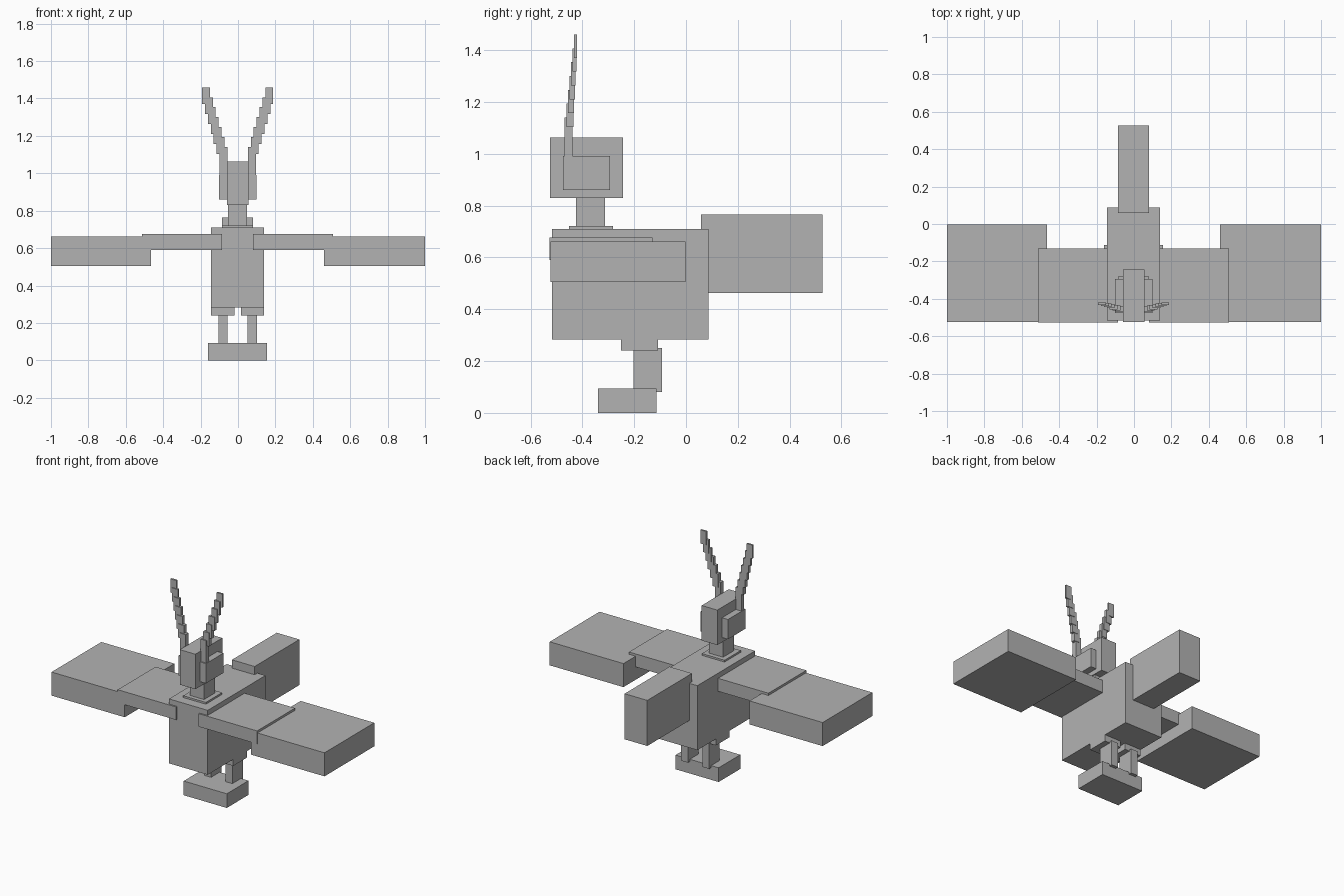
import bpy
import bmesh
from mathutils import Matrix, Vector

cube = bpy.data.objects.get("Cube")
if cube:
    bpy.data.objects.remove(cube, do_unlink=True)

# One plain grey for the whole model
GREY = (0.45, 0.45, 0.45, 1.0)
grey = bpy.data.materials.new("plain_grey")
grey.use_nodes = True
grey.diffuse_color = GREY
grey.node_tree.nodes["Principled BSDF"].inputs["Base Color"].default_value = GREY

CENTRE = -0.002


def box(name, x, y, z):
    """Box from (min, max) ranges on each axis."""
    lo, hi = (Vector(c) for c in zip(x, y, z))
    mesh = bpy.data.meshes.new(name)
    bm = bmesh.new()
    place = Matrix.Translation((lo + hi) / 2) @ Matrix.Diagonal((hi - lo).to_4d())
    place[3][3] = 1
    bmesh.ops.create_cube(bm, size=1, matrix=place)
    bm.to_mesh(mesh)
    bm.free()
    mesh.materials.append(grey)
    obj = bpy.data.objects.new(name, mesh)
    bpy.context.collection.objects.link(obj)
    return obj


def middle(name, half, y, z):
    box(name, (CENTRE - half, CENTRE + half), y, z)


def pair(name, inner, outer, y, z):
    box("left_" + name, (CENTRE + inner, min(CENTRE + outer, 1)), y, z)
    box("right_" + name, (CENTRE - outer, CENTRE - inner), y, z)


# Body, tail, neck and head
middle("body", 0.142, (-0.517, 0.087), (0.283, 0.71))
middle("tail", 0.083, (0.058, 0.527), (0.463, 0.765))
middle("collar", 0.083, (-0.452, -0.282), (0.70, 0.722))
middle("neck", 0.051, (-0.425, -0.312), (0.715, 0.84))
middle("head", 0.057, (-0.525, -0.243), (0.83, 1.062))
pair("ear", 0.04, 0.1, (-0.475, -0.293), (0.861, 0.992))

# Wings
pair("inner_wing", 0.083, 0.511, (-0.527, -0.13), (0.59, 0.676))
box("left_outer_wing", (0.46, 1), (-0.523, -0.002), (0.505, 0.661))
box("right_outer_wing", (-1, -0.464), (-0.523, -0.002), (0.505, 0.661))

# Legs and foot
pair("hip", 0.017, 0.142, (-0.25, -0.108), (0.24, 0.29))
pair("leg", 0.053, 0.103, (-0.203, -0.092), (0.08, 0.25))
middle("foot", 0.158, (-0.34, -0.113), (0, 0.094))

# Antennae: stepped chains of thin plates leaning outwards
STEPS = 7
for i in range(STEPS):
    t = i / (STEPS - 1)
    x = 0.076 + 0.093 * t
    y = -0.453 + 0.027 * t
    top = 1.14 + 0.32 * t
    depth = 0.015 - 0.009 * t
    height = 0.155 if i == 0 else 0.09
    pair(f"antenna_{i + 1}", x - 0.021, x + 0.021, (y - depth, y + depth), (top - height, top))
